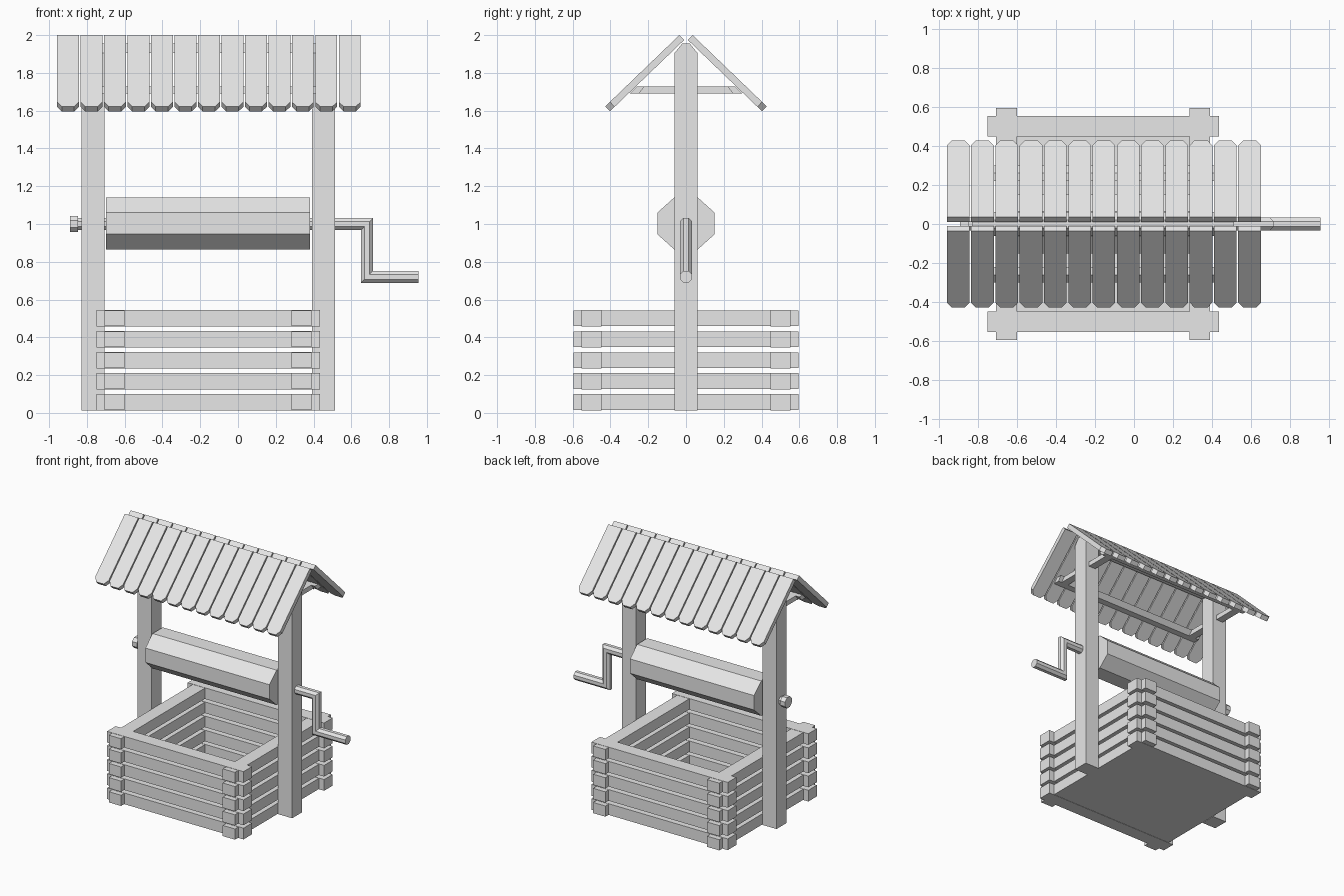
import bpy, bmesh, math
from mathutils import Vector

cube = bpy.data.objects.get("Cube")
if cube:
    bpy.data.objects.remove(cube, do_unlink=True)

wood = bpy.data.materials.new("pale_grey")
wood.use_nodes = True
wood.diffuse_color = (0.8, 0.8, 0.8, 1)
wood.node_tree.nodes["Principled BSDF"].inputs["Base Color"].default_value = (0.8, 0.8, 0.8, 1)

MID = -0.158  # centre of the frame along x


def loft(name, rings):
    """Closed solid through matching rings of points."""
    bm = bmesh.new()
    loops = [[bm.verts.new(p) for p in ring] for ring in rings]
    n = len(loops[0])
    for a, b in zip(loops, loops[1:]):
        for i in range(n):
            j = (i + 1) % n
            bm.faces.new((a[i], a[j], b[j], b[i]))
    bm.faces.new(loops[0])
    bm.faces.new(loops[-1])
    bmesh.ops.recalc_face_normals(bm, faces=bm.faces)
    mesh = bpy.data.meshes.new(name)
    bm.to_mesh(mesh)
    bm.free()
    mesh.materials.append(wood)
    obj = bpy.data.objects.new(name, mesh)
    bpy.context.collection.objects.link(obj)
    return obj


def prism(name, profile, x0, x1):
    """Extrude a (y, z) profile along x."""
    return loft(name, [[(x, y, z) for y, z in profile] for x in (x0, x1)])


def box(name, x0, x1, y0, y1, z0, z1):
    return prism(name, [(y0, z0), (y1, z0), (y1, z1), (y0, z1)], x0, x1)


def octagon(radius):
    """Flat-sided octagon, given the distance to its flats."""
    r = radius / math.cos(math.pi / 8)
    angles = [math.pi / 8 + k * math.pi / 4 for k in range(8)]
    return [(r * math.cos(a), r * math.sin(a)) for a in angles]


# Log walls: five courses of crossed boards
for course in range(5):
    z0 = 0.013 + course * 0.111
    z1 = z0 + 0.088
    for side, tag in ((-1, "front"), (1, "back")):
        y = side * 0.5
        box(f"{tag}_board_{course}", -0.75, 0.435, y - 0.053, y + 0.053, z0, z1)
    for side, tag in ((-1, "right"), (1, "left")):
        x = MID + side * 0.495
        box(f"{tag}_board_{course}", x - 0.053, x + 0.053, -0.595, 0.595, z0 + 0.002, z1 - 0.002)

box("floor", -0.61, 0.295, -0.45, 0.45, 0.015, 0.03)

# Posts and the tie brace on each
for side, tag in ((-1, "right"), (1, "left")):
    x = MID + side * 0.61
    box(f"{tag}_post", x - 0.061, x + 0.061, -0.061, 0.061, 0.012, 1.905)
    prism(f"{tag}_brace", [(-0.3, 1.69), (0.3, 1.69), (0.262, 1.727), (-0.262, 1.727)],
          x - 0.03, x + 0.03)

# Beams under the roof
prism("ridge_beam", [(-0.061, 1.905), (0.061, 1.905), (0.02, 1.955), (-0.02, 1.955)],
      MID - 0.671, MID + 0.671)
for side, tag in ((-1, "front"), (1, "back")):
    prism(f"{tag}_purlin", [(side * y, z) for y, z in
          ((0.3, 1.69), (0.262, 1.727), (0.22, 1.727), (0.25, 1.69))],
          MID - 0.671, MID + 0.671)

# Roof planks with clipped lower corners
LENGTH, WIDTH, THICK = 0.545, 0.116, 0.036
outline = [(0, 0), (0, WIDTH), (LENGTH - 0.035, WIDTH), (LENGTH, WIDTH - 0.025),
           (LENGTH, 0.025), (LENGTH - 0.035, 0)]
for side, tag in ((-1, "front"), (1, "back")):
    top = Vector((0, side * 0.035, 2.0))
    down = Vector((0, side * 0.39, -0.375)).normalized()
    inward = Vector((0, -side * 0.375, -0.39)).normalized()
    for i in range(13):
        start = top + Vector((-0.958 + i * 0.1243, 0, 0))
        loft(f"{tag}_roof_plank_{i}",
             [[start + down * s + Vector((w, 0, 0)) + inward * d for s, w in outline]
              for d in (0, THICK)])

# Winding drum
prism("drum", [(y, 1.003 + z * 0.9) for y, z in octagon(0.152)], -0.698, 0.38)

# Axle and crank as one mitred bar: along, down, then out to the grip
path = [(-0.87, 1.0, 0), (0.683, 1.0, 1), (0.683, 0.72, 1), (0.955, 0.72, 0)]
loft("axle_and_crank", [[(x + lean * v, u, z + v) for u, v in octagon(0.032)]
                        for x, z, lean in path])
prism("axle_nut", [(y, 1.0 + z) for y, z in octagon(0.042)], -0.89, -0.848)
